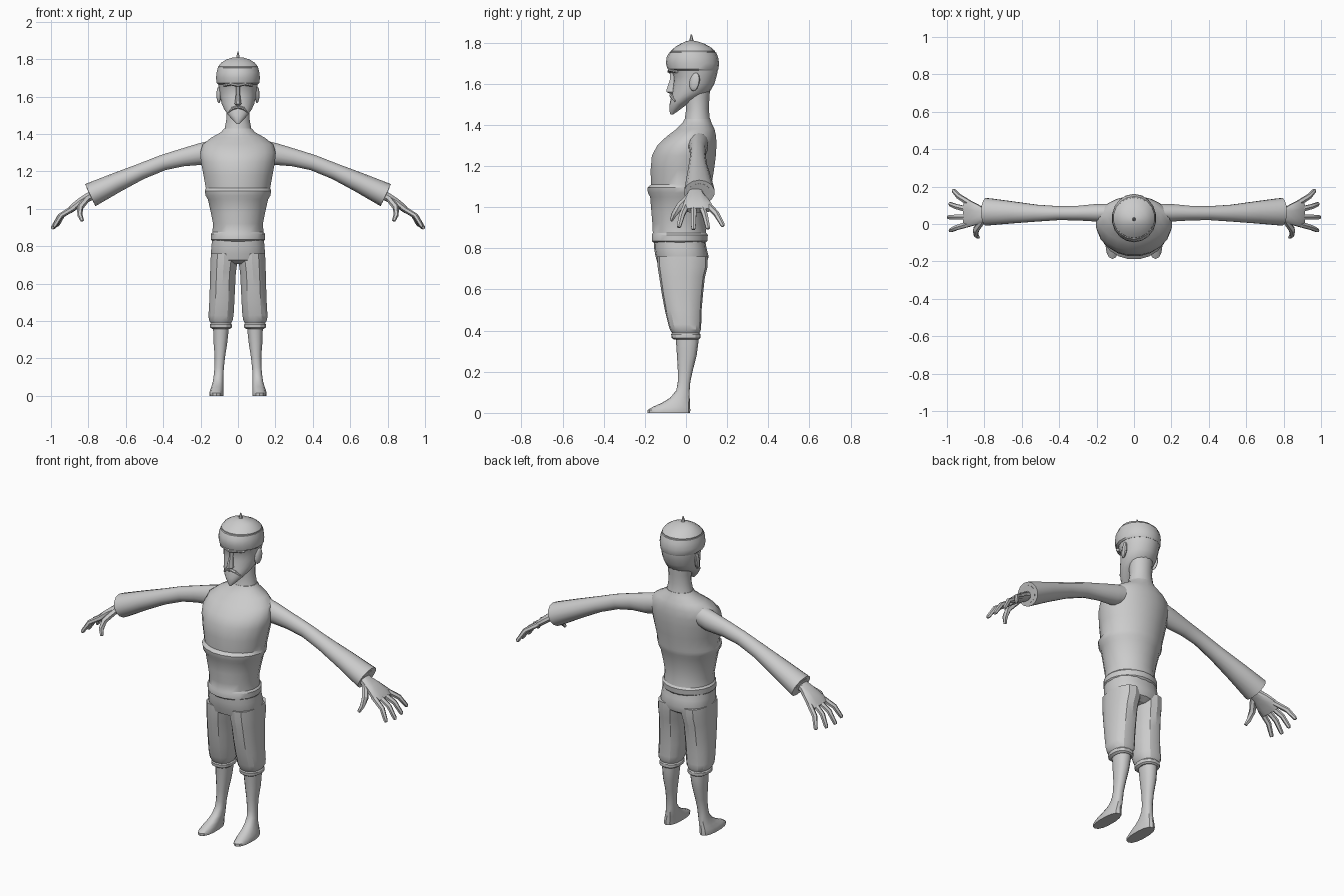
import bpy, bmesh, math
from mathutils import Vector


def finish(name, bm, mirror=False, angle=32):
    bmesh.ops.recalc_face_normals(bm, faces=bm.faces)
    me = bpy.data.meshes.new(name)
    bm.to_mesh(me)
    bm.free()
    ob = bpy.data.objects.new(name, me)
    bpy.context.collection.objects.link(ob)
    bpy.ops.object.select_all(action='DESELECT')
    ob.select_set(True)
    bpy.context.view_layer.objects.active = ob
    bpy.ops.object.shade_smooth_by_angle(angle=math.radians(angle))
    if mirror:
        ob.modifiers.new("mirror", 'MIRROR')
    return ob


def skin(bm, rings):
    """Bridge a list of point rings and cap both ends."""
    vs = [[bm.verts.new(p) for p in r] for r in rings]
    n = len(vs[0])
    for a, b in zip(vs, vs[1:]):
        for i in range(n):
            j = (i + 1) % n
            bm.faces.new((a[i], a[j], b[j], b[i]))
    bm.faces.new(vs[0][::-1])
    bm.faces.new(vs[-1])


def oval(c, u, v, n, p=2.0):
    """Superellipse ring around c with half axes u and v."""
    pts = []
    for i in range(n):
        t = 2 * math.pi * (i + 0.5) / n
        cs, sn = math.cos(t), math.sin(t)
        pts.append(c + u * math.copysign(abs(cs) ** (2 / p), cs)
                   + v * math.copysign(abs(sn) ** (2 / p), sn))
    return pts


def stack(name, rows, n=16, p=2.0, mirror=False, angle=32):
    """Loft horizontal sections: (z, x0, x1, y0, y1)."""
    bm = bmesh.new()
    skin(bm, [oval(Vector(((x0 + x1) / 2, (y0 + y1) / 2, z)),
                   Vector(((x1 - x0) / 2, 0, 0)), Vector((0, (y1 - y0) / 2, 0)), n, p)
              for z, x0, x1, y0, y1 in rows])
    return finish(name, bm, mirror, angle)


def centred(name, rows, **kw):
    return stack(name, [(z, -w, w, y0, y1) for z, w, y0, y1 in rows], **kw)


def tube(bm, rows, n=10, p=2.0):
    """Loft along a path: (x, y, z, half depth, half thickness)."""
    pts = [Vector(r[:3]) for r in rows]
    rings = []
    for i, r in enumerate(rows):
        d = pts[min(i + 1, len(pts) - 1)] - pts[max(i - 1, 0)]
        d.normalize()
        side = Vector((0, 1, 0)) - d * d.y
        side.normalize()
        rings.append(oval(pts[i], side * r[3], d.cross(side) * r[4], n, p))
    skin(bm, rings)


# Tunic with chest fold and hem
centred("tunic", [
    (0.825, .138, -.155, .095), (0.835, .147, -.168, .105), (0.865, .147, -.168, .108),
    (0.875, .138, -.163, .100), (0.92, .135, -.165, .095), (0.98, .147, -.170, .100),
    (1.05, .163, -.176, .112), (1.07, .175, -.187, .120), (1.095, .180, -.190, .125),
    (1.11, .174, -.172, .126), (1.18, .187, -.174, .138), (1.25, .200, -.168, .147),
    (1.30, .205, -.142, .150), (1.345, .190, -.095, .148), (1.38, .145, -.048, .140),
    (1.41, .090, -.018, .125), (1.43, .075, -.008, .118)], n=20)

# Neck
centred("neck", [(1.38, .085, -.02, .13), (1.43, .072, -.007, .117), (1.48, .063, .0, .112),
                 (1.53, .064, -.005, .115), (1.60, .07, -.0, .12)], n=16)

# Head with pointed beard
centred("head", [
    (1.452, .007, -.076, -.062), (1.47, .025, -.081, -.035), (1.50, .052, -.080, .005),
    (1.53, .074, -.074, .060), (1.56, .088, -.068, .115), (1.60, .097, -.062, .138),
    (1.635, .101, -.060, .148), (1.66, .106, -.070, .154), (1.70, .110, -.085, .155)],
    n=18)

# Hair band and cap
centred("hair_band", [
    (1.665, .108, -.075, .155), (1.672, .116, -.090, .158), (1.70, .119, -.098, .161),
    (1.73, .116, -.094, .156), (1.752, .110, -.082, .147), (1.757, .100, -.072, .135)], n=18)
centred("cap", [
    (1.74, .107, -.080, .143), (1.76, .108, -.075, .141), (1.78, .092, -.052, .118),
    (1.797, .065, -.022, .085), (1.807, .035, .0, .053), (1.81, .012, .015, .036)], n=18)
centred("cap_tip", [(1.80, .013, .013, .039), (1.82, .008, .018, .034),
                    (1.84, .003, .023, .029)], n=6, angle=20)

# Face details
centred("nose", [(1.552, .011, -.078, -.04), (1.56, .020, -.096, -.04),
                 (1.575, .017, -.096, -.04), (1.62, .011, -.080, -.04),
                 (1.66, .013, -.080, -.04)], n=8, angle=20)
bm = bmesh.new()
tube(bm, [(0, -.076, 1.66, .014, .010), (.035, -.074, 1.668, .012, .010),
          (.075, -.045, 1.660, .010, .008)], 8)
finish("brow", bm, True)
bm = bmesh.new()
tube(bm, [(0, -.070, 1.545, .012, .009), (.03, -.066, 1.536, .011, .009),
          (.052, -.052, 1.515, .005, .005)], 8)
finish("moustache", bm, True)

# Ears
bm = bmesh.new()
bmesh.ops.create_uvsphere(bm, u_segments=10, v_segments=7, radius=1)
for v in bm.verts:
    x, y, z = v.co
    v.co = (.102 + .012 * x + .006 * y, .042 + .025 * y + .006 * z, 1.61 + .045 * z)
finish("ear", bm, True)

# Sleeves, ending in a hollow cuff
bm = bmesh.new()
tube(bm, [
    (.12, .060, 1.315, .050, .055), (.20, .060, 1.292, .048, .058), (.30, .058, 1.273, .040, .047),
    (.40, .058, 1.247, .038, .042), (.52, .058, 1.199, .046, .043), (.65, .062, 1.140, .060, .053),
    (.775, .065, 1.080, .074, .064), (.790, .065, 1.073, .075, .065),
    (.791, .065, 1.0725, .055, .047), (.765, .065, 1.085, .050, .042)], 14)
finish("sleeve", bm, True)

# Hands: palm, four fingers and a thumb
bm = bmesh.new()
tube(bm, [
    (.74, .050, 1.092, .034, .027), (.80, .046, 1.062, .038, .024), (.84, .050, 1.038, .056, .022),
    (.88, .055, 1.008, .072, .020), (.905, .055, .985, .068, .015)], 12, 2.6)
for by, tx, ty, tz in [(.108, .968, .182, .908), (.074, .987, .108, .895),
                       (.038, .995, .036, .892), (.002, .985, -.036, .902)]:
    a, b = Vector((.875, by, 1.008)), Vector((tx, ty, tz))
    m = a.lerp(b, .55) + Vector((.012, 0, .014))
    tube(bm, [(*a, .017, .015), (*m, .015, .014),
              (*b.lerp(m, .12), .012, .011), (*b, .008, .007)], 6)
tube(bm, [(.81, .02, 1.052, .018, .018), (.845, -.03, 1.005, .019, .017),
          (.845, -.058, .965, .015, .014), (.832, -.072, .935, .008, .009)], 6)
finish("hand", bm, True)

# Trousers: hips, then each leg gathered in a knee band
centred("trouser_hips", [
    (.705, .10, -.10, .07), (.725, .140, -.138, .100), (.76, .146, -.148, .110),
    (.80, .144, -.155, .100), (.85, .138, -.155, .092)], n=18, p=2.3)
stack("trouser_leg", [
    (.76, .0, .146, -.140, .106), (.71, .002, .149, -.138, .105), (.66, .010, .150, -.130, .092),
    (.58, .014, .152, -.118, .083), (.50, .018, .155, -.103, .076), (.43, .022, .159, -.086, .074),
    (.405, .027, .157, -.078, .073), (.388, .036, .146, -.068, .066), (.382, .032, .150, -.072, .070),
    (.365, .032, .150, -.070, .070), (.358, .042, .138, -.060, .062)],
    n=14, p=2.4, mirror=True, angle=28)

# Stockinged calf and foot
stack("lower_leg", [
    (.40, .045, .135, -.055, .060), (.34, .050, .133, -.048, .060), (.28, .057, .131, -.044, .052),
    (.21, .068, .125, -.040, .034), (.15, .075, .126, -.040, .021), (.11, .077, .130, -.047, .018),
    (.075, .078, .135, -.075, .018), (.05, .078, .143, -.115, .019), (.03, .078, .150, -.160, .020),
    (.014, .077, .154, -.187, .021), (.0, .078, .153, -.187, .020)],
    n=14, p=2.3, mirror=True)
